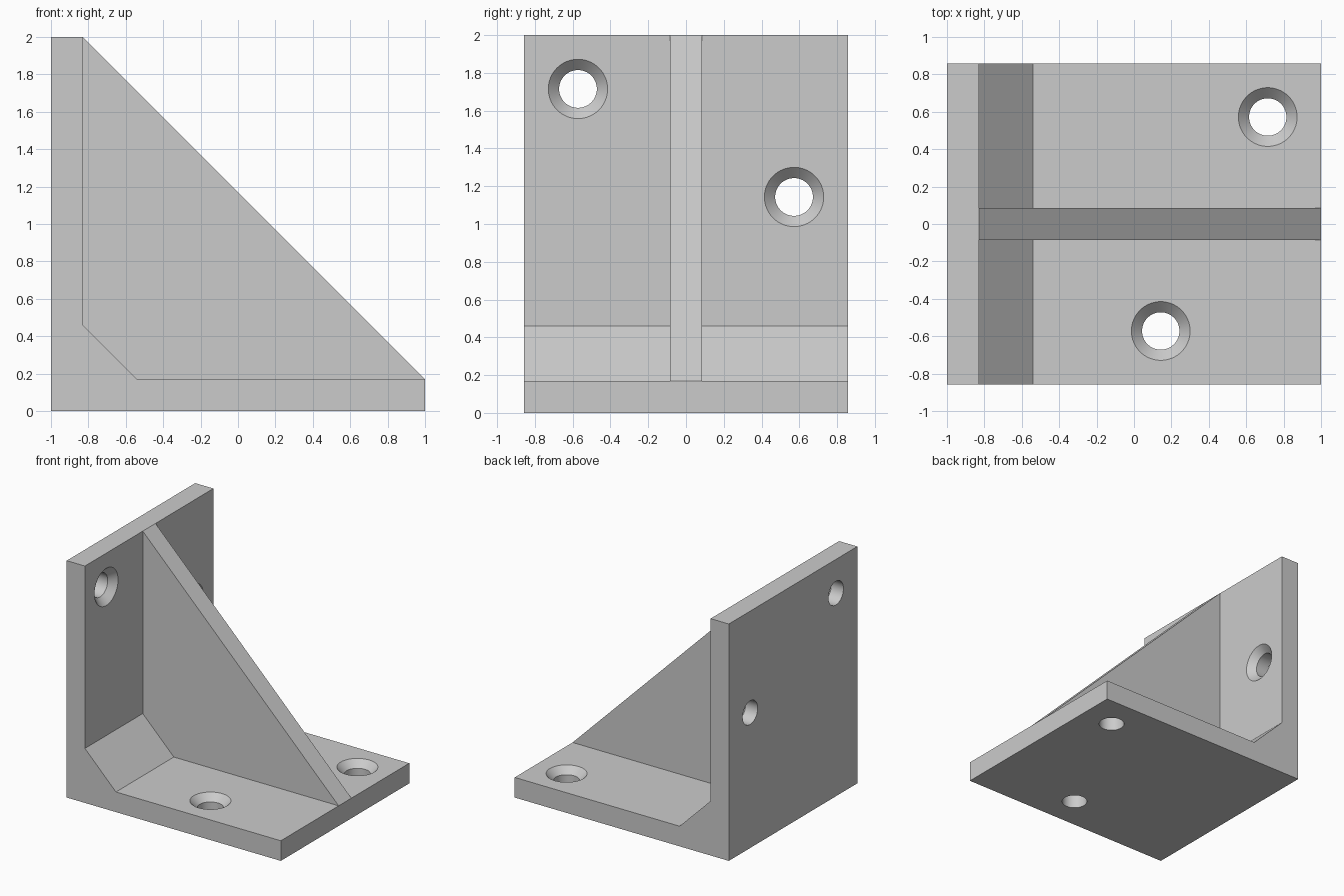
import bpy
import bmesh
from math import cos, sin, pi
from mathutils import Matrix, Vector

cube = bpy.data.objects.get("Cube")
if cube:
    bpy.data.objects.remove(cube, do_unlink=True)

HALF_DEPTH = 0.857
PLATE = 0.17          # plate and rib thickness
FILLET = 0.29         # inner corner chamfer
HOLE, SINK = 0.1, 0.157
SIDES = 64

grey = bpy.data.materials.new("light grey")
grey.use_nodes = True
colour = (0.6, 0.6, 0.6, 1)
grey.diffuse_color = colour
grey.node_tree.nodes["Principled BSDF"].inputs["Base Color"].default_value = colour


def make_object(name, bm):
    bmesh.ops.recalc_face_normals(bm, faces=bm.faces)
    mesh = bpy.data.meshes.new(name)
    bm.to_mesh(mesh)
    bm.free()
    mesh.materials.append(grey)
    obj = bpy.data.objects.new(name, mesh)
    bpy.context.collection.objects.link(obj)
    return obj


def extrude_profile(name, points, half):
    """Extrude an x-z outline symmetrically along y."""
    bm = bmesh.new()
    face = bm.faces.new([bm.verts.new((x, -half, z)) for x, z in points])
    grown = bmesh.ops.extrude_face_region(bm, geom=[face])["geom"]
    verts = [v for v in grown if isinstance(v, bmesh.types.BMVert)]
    bmesh.ops.translate(bm, verts=verts, vec=(0, 2 * half, 0))
    return make_object(name, bm)


def countersunk_cutter(place):
    """Countersunk drill whose local z = 0 lies on the plate surface."""
    bm = bmesh.new()
    over = 0.01
    profile = [(SINK + over, over), (HOLE, HOLE - SINK), (HOLE, -2 * PLATE)]
    rings = [[bm.verts.new((r * cos(2 * pi * i / SIDES), r * sin(2 * pi * i / SIDES), z))
              for i in range(SIDES)] for r, z in profile]
    for a, b in zip(rings, rings[1:]):
        for i in range(SIDES):
            j = (i + 1) % SIDES
            bm.faces.new((a[i], a[j], b[j], b[i]))
    bm.faces.new(rings[0])
    bm.faces.new(rings[-1])
    bm.transform(place)
    cutter = make_object("hole_cutter", bm)
    cutter.hide_render = True
    return cutter


# L-shaped body with chamfered inner corner
wall_x = -1 + PLATE
wall_foot = (wall_x, PLATE + FILLET)
floor_start = (wall_x + FILLET, PLATE)
bracket = extrude_profile("angle_plates", [
    (-1, 0), (1, 0), (1, PLATE), floor_start, wall_foot, (wall_x, 2), (-1, 2)], HALF_DEPTH)

# Countersunk screw holes in the floor and the wall
places = [Matrix.Translation((x, y, PLATE)) for x, y in ((0.715, 0.572), (0.143, -0.572))]
turn = Vector((0, 0, 1)).rotation_difference(Vector((1, 0, 0))).to_matrix().to_4x4()
places += [Matrix.Translation((wall_x, y, z)) @ turn for y, z in ((-0.572, 1.715), (0.572, 1.143))]

bpy.context.view_layer.objects.active = bracket
for place in places:
    cutter = countersunk_cutter(place)
    cut = bracket.modifiers.new("screw_hole", 'BOOLEAN')
    cut.operation = 'DIFFERENCE'
    cut.solver = 'EXACT'
    cut.object = cutter
    bpy.ops.object.modifier_apply(modifier=cut.name)
    bpy.data.objects.remove(cutter, do_unlink=True)

# Smooth hole walls, crisp plate edges
bpy.ops.object.select_all(action='DESELECT')
bracket.select_set(True)
bpy.ops.object.shade_smooth_by_angle()

# Central stiffening rib
extrude_profile("centre_rib", [wall_foot, floor_start, (1, PLATE), (wall_x, 2)], PLATE / 2)
